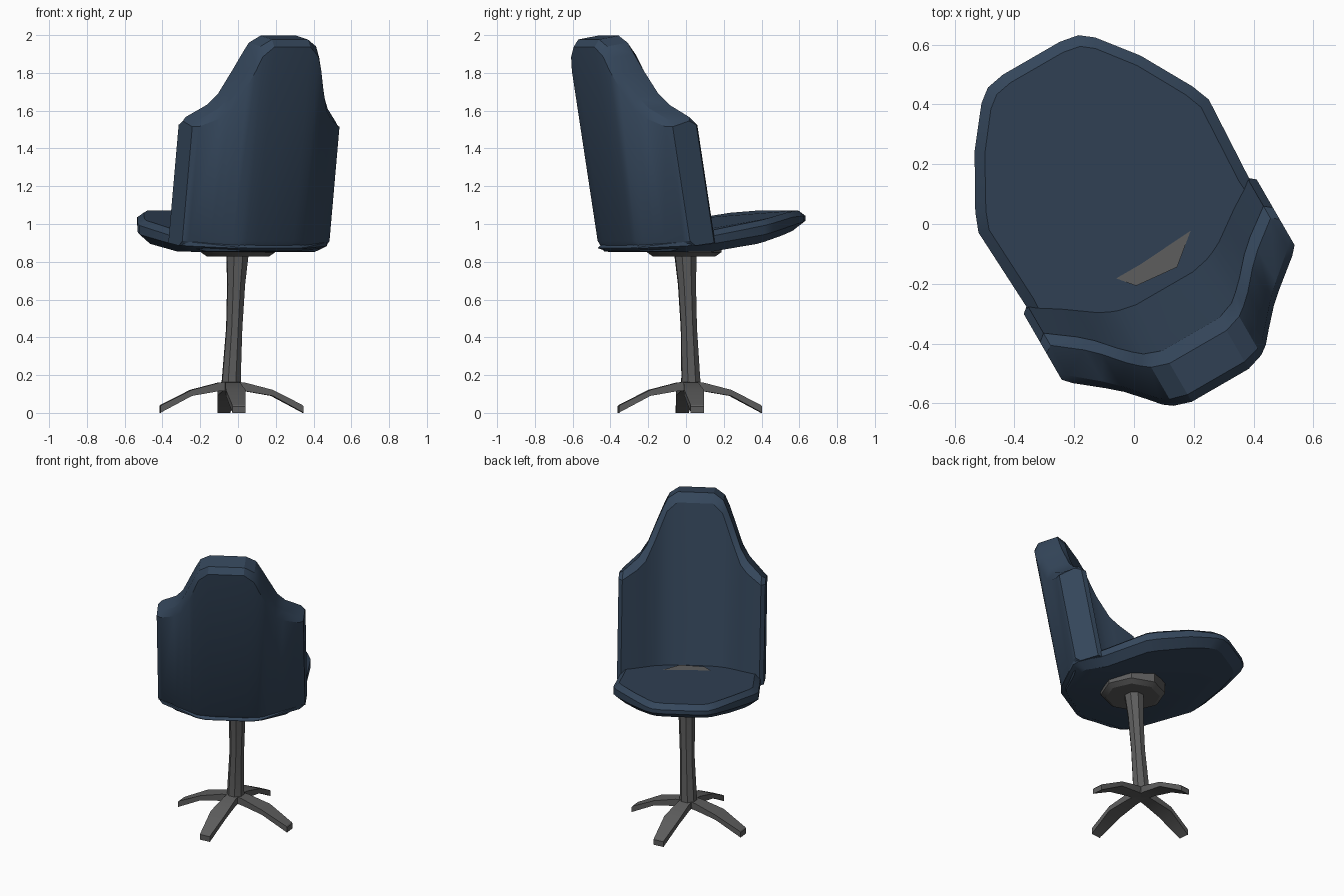
import bpy, math

if "Cube" in bpy.data.objects:
    bpy.data.objects.remove(bpy.data.objects["Cube"])

C, S = math.cos(math.radians(30)), 0.5


def place(a, b, z):
    """Chair frame (a = sideways, b = forward) to world; chair is turned 30 degrees."""
    a -= 0.02
    return (C * a - S * b, S * a + C * b, z)


def lerp(table, t):
    for (t0, v0), (t1, v1) in zip(table, table[1:]):
        if t <= t1:
            return v0 + (v1 - v0) * max(0, (t - t0) / (t1 - t0))
    return table[-1][1]


def material(name, rgb):
    m = bpy.data.materials.new(name)
    m.diffuse_color = (*rgb, 1)
    m.use_nodes = True
    m.node_tree.nodes["Principled BSDF"].inputs["Base Color"].default_value = m.diffuse_color
    return m


def loft(name, rings, mat, angle=30):
    """Skin closed rings of equal length and cap both ends."""
    n = len(rings[0])
    verts = [v for r in rings for v in r]
    faces = [tuple(range(n)), tuple((len(rings) - 1) * n + i for i in range(n))]
    for k in range(len(rings) - 1):
        for i in range(n):
            j = (i + 1) % n
            faces.append((k * n + i, k * n + j, (k + 1) * n + j, (k + 1) * n + i))
    me = bpy.data.meshes.new(name)
    me.from_pydata(verts, [], faces)
    ob = bpy.data.objects.new(name, me)
    bpy.context.collection.objects.link(ob)
    me.materials.append(mat)
    bpy.context.view_layer.objects.active = ob
    ob.select_set(True)
    bpy.ops.object.mode_set(mode='EDIT')
    bpy.ops.mesh.select_all(action='SELECT')
    bpy.ops.mesh.normals_make_consistent(inside=False)
    bpy.ops.object.mode_set(mode='OBJECT')
    bpy.ops.object.shade_smooth_by_angle(angle=math.radians(angle))
    ob.select_set(False)
    return ob


blue = material("blue_upholstery", (0.035, 0.062, 0.105))
grey = material("dark_metal", (0.11, 0.11, 0.11))

# Seat: rounded front, sides, and a rear that follows the back shell
half = [(0.11, 0.652), (0.175, 0.64), (0.22, 0.605), (0.32, 0.478), (0.42, 0.30),
        (0.445, 0.235), (0.43, -0.06), (0.44, -0.21), (0.42, -0.25), (0.2, -0.41), (0.14, -0.43)]
outline = half + [(-a, b) for a, b in reversed(half)]
bottom = [(-0.5, 0.85), (0.0, 0.855), (0.25, 0.90), (0.65, 0.985)]


def top_z(b):
    return 0.978 + 0.18 * min(b, 0.52)


def seat_ring(inset, f, drop=0.0):
    ring = []
    for a, b in outline:
        a1, b1 = a * (1 - inset / 0.44), 0.1 + (b - 0.1) * (1 - inset / 0.54)
        lo, hi = lerp(bottom, b1), top_z(b1)
        ring.append(place(a1, b1, lo + (hi - lo) * f - drop))
    return ring


loft("seat", [seat_ring(0.055, 0), seat_ring(0, 0.38), seat_ring(0, 1, 0.028),
              seat_ring(0.035, 1)], blue)

# Backrest: curved, reclined shell with a narrow head and low wings
inner = [(0, -0.24), (0.11, -0.24), (0.18, -0.225), (0.23, -0.2), (0.42, -0.06), (0.45, -0.085)]
outer = [(0, -0.45), (0.15, -0.435), (0.2, -0.42), (0.43, -0.255), (0.455, -0.225)]
# sideways position, top height, rim drop
cols = [(0.45, 1.545, 0.02), (0.425, 1.565, 0.04), (0.335, 1.63, 0.06), (0.29, 1.69, 0.08),
        (0.235, 1.82, 0.09), (0.2, 1.9, 0.08), (0.17, 1.96, 0.065), (0.11, 1.997, 0.05)]
cols += [(-a, t, d) for a, t, d in reversed(cols)]


def back_ring(a, t, d):
    bi, bo = lerp(inner, abs(a)), lerp(outer, abs(a))
    lift = 0.03 if abs(a) > 0.42 else 0
    pts = [(bi, 0.91), (bi, t - d), (bi - 0.04, t), (bo + 0.035, t - 0.02),
           (bo, t - d - 0.01), (bo, 0.91), (bo + 0.03, 0.855 + lift), (bi, 0.87 + lift)]
    return [place(a, b - 0.175 * (z - 0.95), z) for b, z in pts]


loft("backrest", [back_ring(*c) for c in cols], blue)


# Mounting plate and leaning post, both eight-sided
def octagon(cx, cy, r, z, turn=2):
    return [(cx + r * math.cos(math.radians(45 * i + turn)),
             cy + r * math.sin(math.radians(45 * i + turn)), z) for i in range(8)]


loft("mounting_plate", [octagon(0, -0.01, 0.165, 0.828), octagon(0, -0.01, 0.197, 0.85),
                        octagon(0, -0.01, 0.197, 0.955)], grey)
loft("post", [octagon(-0.035, 0.025, 0.058, 0.12, 28), octagon(-0.035, 0.025, 0.052, 0.19, 28),
              octagon(-0.02, 0.015, 0.045, 0.45, 28), octagon(-0.01, 0.005, 0.05, 0.68, 28),
              octagon(-0.003, -0.003, 0.062, 0.84, 28)], grey)

# Four bent legs: distance out, half width, top, bottom
stations = [(0.0, 0.035, 0.168, 0.12), (0.07, 0.04, 0.16, 0.115),
            (0.215, 0.052, 0.122, 0.09), (0.375, 0.035, 0.042, 0.004), (0.38, 0.035, 0.035, 0.0)]
for k in range(4):
    ang = math.radians(6 + 90 * k)
    ca, sa = math.cos(ang), math.sin(ang)
    rings = [[(-0.035 + ca * d - sa * w, 0.02 + sa * d + ca * w, z)
              for w, z in ((-h, lo), (h, lo), (h, hi), (-h, hi))]
             for d, h, hi, lo in stations]
    loft(f"leg_{k + 1}", rings, grey, 20)
